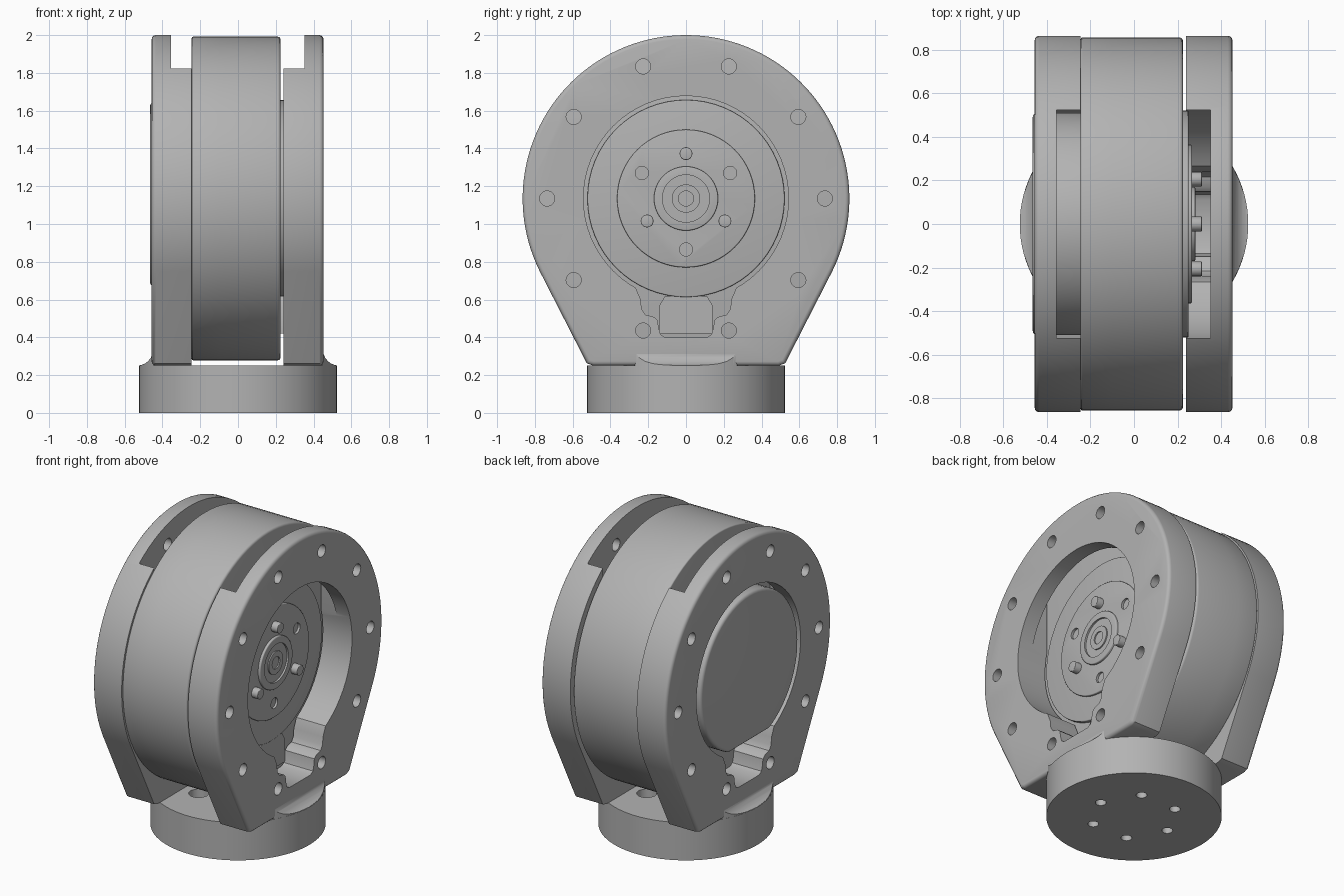
import bpy, bmesh, math
from math import sin, cos, radians, pi
from mathutils import Matrix, Vector

if "Cube" in bpy.data.objects:
    bpy.data.objects.remove(bpy.data.objects["Cube"])

AXIS_Z = 1.135   # height of the joint axis
BASE_R = 0.525

grey = bpy.data.materials.new("machined_grey")
grey.use_nodes = True
grey.diffuse_color = (0.45, 0.45, 0.45, 1)
grey.node_tree.nodes["Principled BSDF"].inputs["Base Color"].default_value = (0.45, 0.45, 0.45, 1)


def arc(r, a0, a1, n, cy=0.0, cz=AXIS_Z):
    """Points of an arc in the side plane, angles in degrees."""
    angles = [radians(a0 + (a1 - a0) * i / n) for i in range(n + 1)]
    return [(cy + r * cos(a), cz + r * sin(a)) for a in angles]


def finish(name, bm):
    bmesh.ops.recalc_face_normals(bm, faces=bm.faces)
    mesh = bpy.data.meshes.new(name)
    bm.to_mesh(mesh)
    bm.free()
    mesh.materials.append(grey)
    ob = bpy.data.objects.new(name, mesh)
    bpy.context.collection.objects.link(ob)
    return ob


def prism(name, pts, x0, x1, bevel=0.0):
    """Extrude a (y, z) outline from x0 to x1, rounding the rim at x1."""
    bm = bmesh.new()
    face = bm.faces.new([bm.verts.new((x0, y, z)) for y, z in pts])
    ext = bmesh.ops.extrude_face_region(bm, geom=[face])["geom"]
    top = [v for v in ext if isinstance(v, bmesh.types.BMVert)]
    bmesh.ops.translate(bm, vec=(x1 - x0, 0, 0), verts=top)
    if bevel:
        rim = [e for e in ext if isinstance(e, bmesh.types.BMEdge)]
        bmesh.ops.bevel(bm, geom=rim, offset=bevel, segments=3, profile=0.5, affect='EDGES')
    return finish(name, bm)


def disc(name, r, x0, x1, y=0.0, z=AXIS_Z, n=64, bevel=0.0):
    return prism(name, arc(r, 0, 360 - 360 / n, n - 1, y, z), x0, x1, bevel)


def post(name, r, z0, z1, x=0.0, y=0.0, n=64):
    """Upright cylinder."""
    bm = bmesh.new()
    bmesh.ops.create_cone(bm, cap_ends=True, segments=n, radius1=r, radius2=r, depth=z1 - z0,
                          matrix=Matrix.Translation((x, y, (z0 + z1) / 2)))
    return finish(name, bm)


def boolean(ob, cutters, op='DIFFERENCE'):
    """Apply boolean cuts and drop the cutters."""
    bpy.context.view_layer.objects.active = ob
    for c in cutters:
        mod = ob.modifiers.new("cut", 'BOOLEAN')
        mod.object, mod.operation, mod.solver = c, op, 'EXACT'
        bpy.ops.object.modifier_apply(modifier=mod.name)
        bpy.data.objects.remove(c)


def mirrored(half):
    return half + [(-y, z) for y, z in reversed(half)]


# Side plates: round top, tangent flanks, keyhole bore, bolt circle, inner window
outline = mirrored([(0.49, 0.25), (0.525, 0.262)] + arc(0.865, -26.5, 90, 40)[:-1])
outline = [(0.49, 0.25), (0.525, 0.262)] + arc(0.865, -26.5, 206.5, 84) + [(-0.525, 0.262), (-0.49, 0.25)]
keyway = mirrored([(0.11, 0.4), (0.135, 0.415), (0.145, 0.45), (0.15, 0.49), (0.17, 0.508),
                   (0.215, 0.52), (0.235, 0.55), (0.24, 0.6), (0.27, 0.67), (0.27, 0.8)])
window = mirrored([(0.525, AXIS_Z), (0.525, 2.2)])

for side, inner, outer, wall in (("left", 0.24, 0.453, 0.352), ("right", -0.245, -0.457, -0.355)):
    s = 1 if outer > 0 else -1
    plate = prism(side + "_side_plate", outline, inner, outer, 0.022)
    cutters = [disc("bore_cut", 0.543, s * 0.1, s * 0.6),
               prism("keyway_cut", keyway, s * 0.1, s * 0.6),
               prism("window_cut", window, s * 0.1, wall)]
    for y, z in arc(0.735, 0, 324, 9):
        cutters.append(disc("bolt_cut", 0.04, s * 0.1, s * 0.6, y, z, 20))
    boolean(plate, cutters)

    # Curved fillet joining the plate to the base
    bm = bmesh.new()
    prof = [(0.40, 0.24), (0.535, 0.24)]
    prof += [(0.535 - 0.085 * sin(t * pi / 12), 0.335 - 0.085 * cos(t * pi / 12)) for t in range(7)]
    prof += [(0.40, 0.335)]
    face = bm.faces.new([bm.verts.new((s * x, -0.27, z)) for x, z in prof])
    ext = bmesh.ops.extrude_face_region(bm, geom=[face])["geom"]
    bmesh.ops.translate(bm, vec=(0, 0.54, 0), verts=[v for v in ext if isinstance(v, bmesh.types.BMVert)])
    fillet = finish(side + "_base_fillet", bm)
    boolean(fillet, [post("fillet_trim", BASE_R - 0.001, 0.1, 0.6)], 'INTERSECT')

# Round base with six counterbored screw holes
base = post("base", BASE_R, 0, 0.25, n=96)
cutters = []
for i in range(6):
    x, y = 0.26 * cos(i * pi / 3), 0.26 * sin(i * pi / 3)
    cutters += [post("screw_cut", 0.033, -0.1, 0.4, x, y, 20),
                post("counterbore_cut", 0.06, 0.12, 0.4, x, y, 24)]
boolean(base, cutters)

# Motor drum between the plates
disc("drum_body", 0.857, -0.1, 0.225, n=96, bevel=0.015)
disc("drum_back", 0.857, -0.1, -0.245, n=96, bevel=0.008)

# Rear cap, flattened at the bottom
a = math.degrees(math.asin(0.465 / 0.51))
prism("rear_cap", arc(0.51, -a, 180 + a, 60), -0.23, -0.466, 0.02)

# Output side: stepped housing, rotor with dowels and screw holes, hub
disc("housing_step", 0.522, 0.2, 0.25, bevel=0.006)
rotor = disc("rotor", 0.365, 0.24, 0.266, bevel=0.006)
boolean(rotor, [disc("rotor_cut", 0.035, 0.251, 0.4, y, z, 20) for y, z in arc(0.27, 30, 270, 2)])
for i, (y, z) in enumerate(arc(0.238, 90, 330, 2)):
    disc("dowel_%d" % (i + 1), 0.034, 0.25, 0.312, y, z, 20, 0.004)
hub = disc("hub_ring", 0.17, 0.25, 0.282, bevel=0.006)
boolean(hub, [disc("hub_recess_cut", 0.125, 0.27, 0.4)])
boss = disc("hub_boss", 0.075, 0.26, 0.278, n=32)
boolean(boss, [disc("boss_cut", 0.04, 0.265, 0.4, n=24)])

# Cable outlet block in the keyway
prism("cable_outlet", mirrored([(0.14, 0.42), (0.14, 0.57), (0.11, 0.62)]), 0.2, 0.245)

# Smooth shading with crisp edges
for ob in bpy.context.collection.objects:
    if ob.type == 'MESH' and grey.name in ob.data.materials:
        bpy.ops.object.select_all(action='DESELECT')
        ob.select_set(True)
        bpy.context.view_layer.objects.active = ob
        bpy.ops.object.shade_smooth_by_angle(angle=radians(35))
